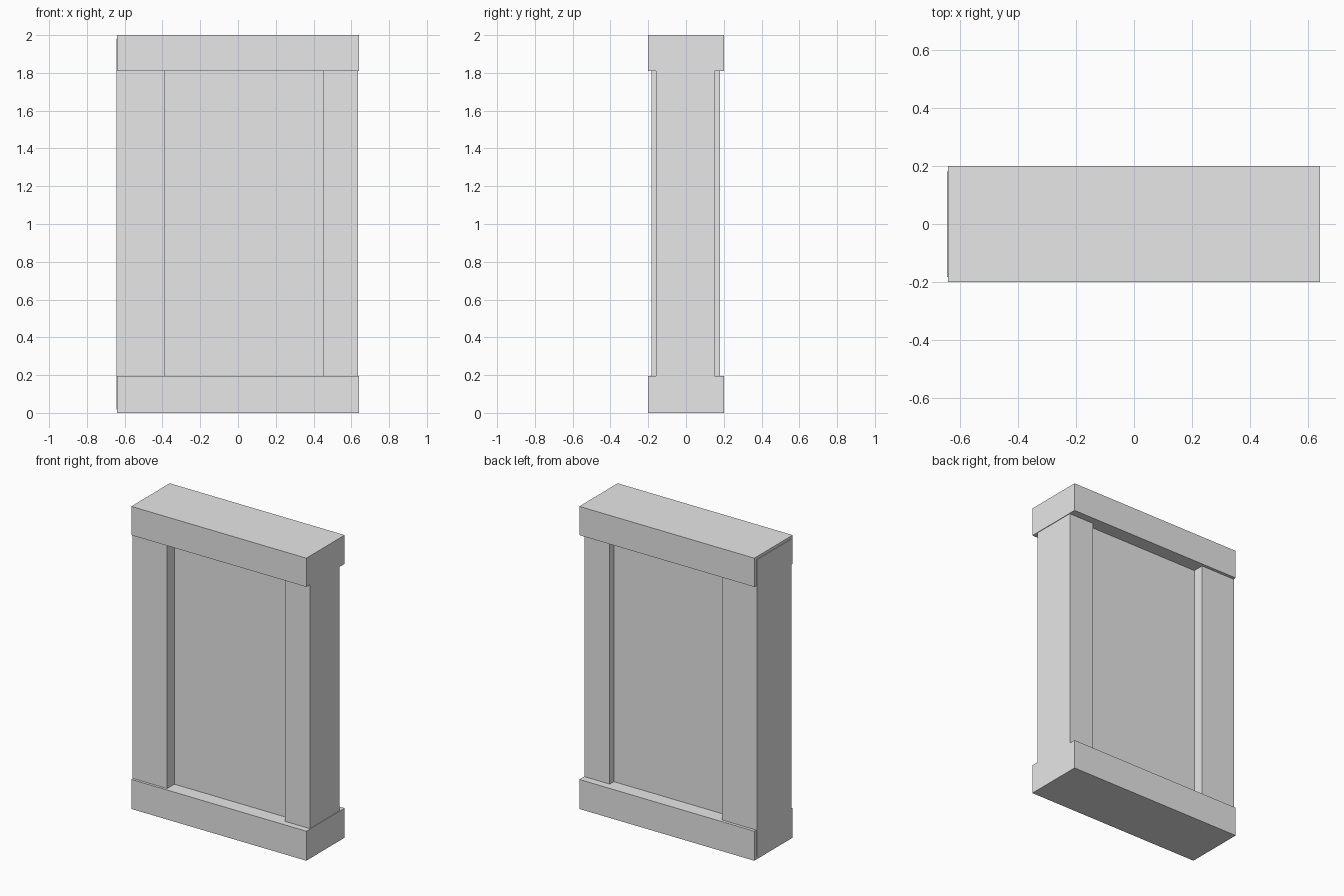
import bpy
from mathutils import Vector

if "Cube" in bpy.data.objects:
    bpy.data.objects.remove(bpy.data.objects["Cube"], do_unlink=True)

grey = bpy.data.materials.new("plain_grey")
grey.use_nodes = True
grey.diffuse_color = (0.8, 0.8, 0.8, 1)
grey.node_tree.nodes["Principled BSDF"].inputs["Base Color"].default_value = grey.diffuse_color


def box(name, low, high):
    """Flat-shaded box between two opposite corners."""
    low, high = Vector(low), Vector(high)
    bpy.ops.mesh.primitive_cube_add(size=1, location=(low + high) / 2)
    ob = bpy.context.object
    ob.name = name
    ob.scale = high - low
    bpy.ops.object.transform_apply(location=False, rotation=False, scale=True)
    ob.data.materials.append(grey)
    return ob


# Rails across the bottom and top
box("bottom_rail", (-0.64, -0.2, 0), (0.64, 0.2, 0.195))
box("top_rail", (-0.64, -0.2, 1.81), (0.64, 0.2, 2))

# Wide post stands slightly proud of the rail ends; narrow post is set back
box("wide_post", (-0.644, -0.183, 0.018), (-0.39, 0.18, 1.982))
box("narrow_post", (0.453, -0.158, 0.018), (0.636, 0.15, 1.982))

# Recessed panel between the posts
box("centre_panel", (-0.5, -0.107, 0.1), (0.55, 0.107, 1.9))
